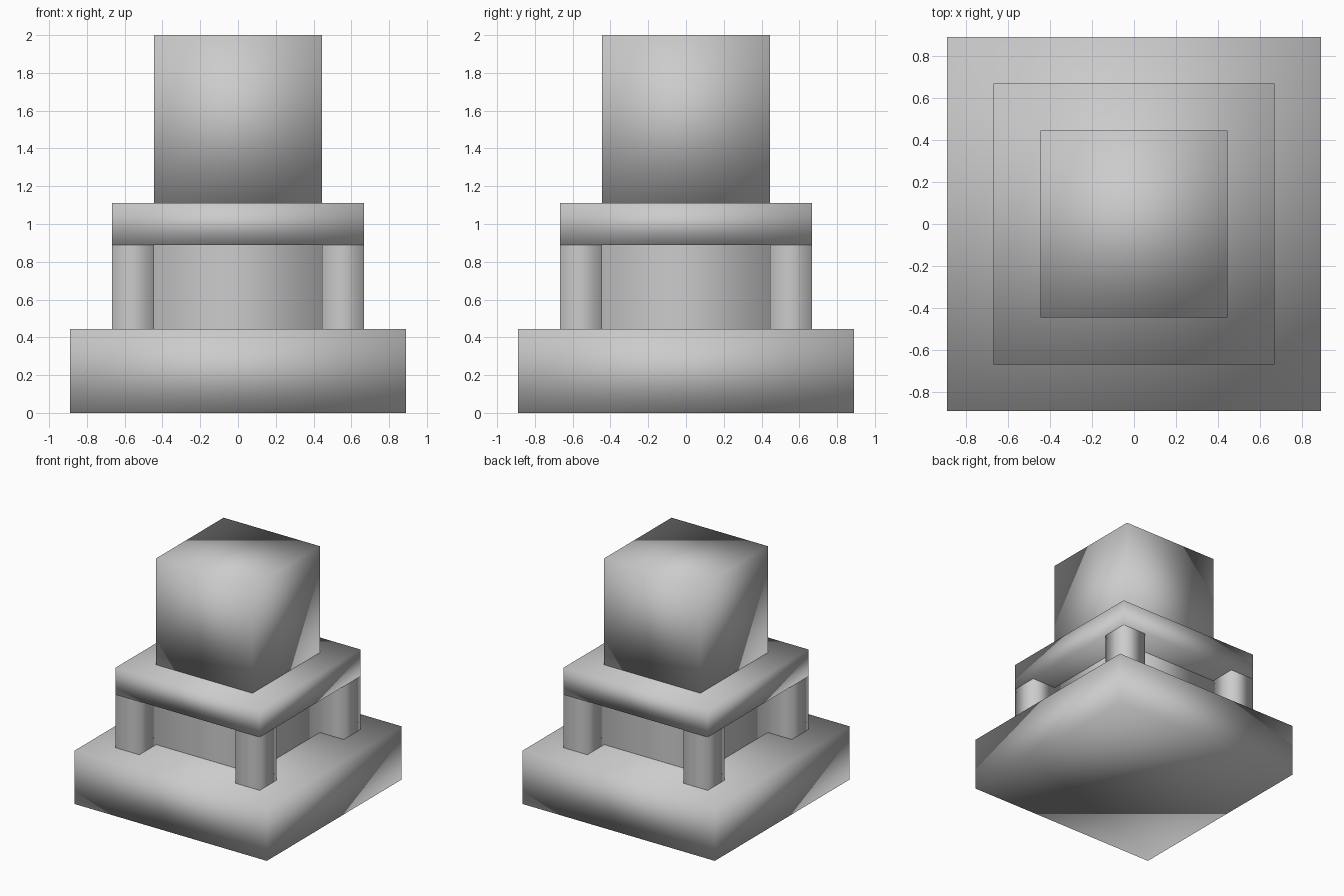
import bpy
import bmesh

default = bpy.data.objects.get("Cube")
if default:
    bpy.data.objects.remove(default, do_unlink=True)

# Single grey stone colour
stone = bpy.data.materials.new("grey stone")
stone.use_nodes = True
grey = (0.6, 0.6, 0.6, 1.0)
stone.diffuse_color = grey
stone.node_tree.nodes["Principled BSDF"].inputs["Base Color"].default_value = grey

U = 2 / 9  # building module: the model is nine modules tall


def block(name, width, bottom, height, x=0, y=0, capped=True):
    """Square block in modules; uncapped ones are closed by their neighbours."""
    bm = bmesh.new()
    bmesh.ops.create_cube(bm, size=1)
    for v in bm.verts:
        v.co.x = (v.co.x * width + x) * U
        v.co.y = (v.co.y * width + y) * U
        v.co.z = (bottom + (v.co.z + 0.5) * height) * U
    bm.normal_update()
    if not capped:
        ends = [f for f in bm.faces if abs(f.normal.z) > 0.9]
        bmesh.ops.delete(bm, geom=ends, context="FACES_ONLY")
    for f in bm.faces:
        f.smooth = True
    mesh = bpy.data.meshes.new(name)
    bm.to_mesh(mesh)
    bm.free()
    mesh.materials.append(stone)
    obj = bpy.data.objects.new(name, mesh)
    bpy.context.collection.objects.link(obj)
    return obj


# Stacked blocks
block("base", 8, 0, 2)
block("core", 4, 2, 2, capped=False)
block("slab", 6, 4, 1)
block("top_block", 4, 5, 4)

# Corner posts between base and slab
for side, x in (("left", 2.5), ("right", -2.5)):
    for end, y in (("front", -2.5), ("back", 2.5)):
        block(f"{end}_{side}_post", 1, 2, 2, x, y, capped=False)
